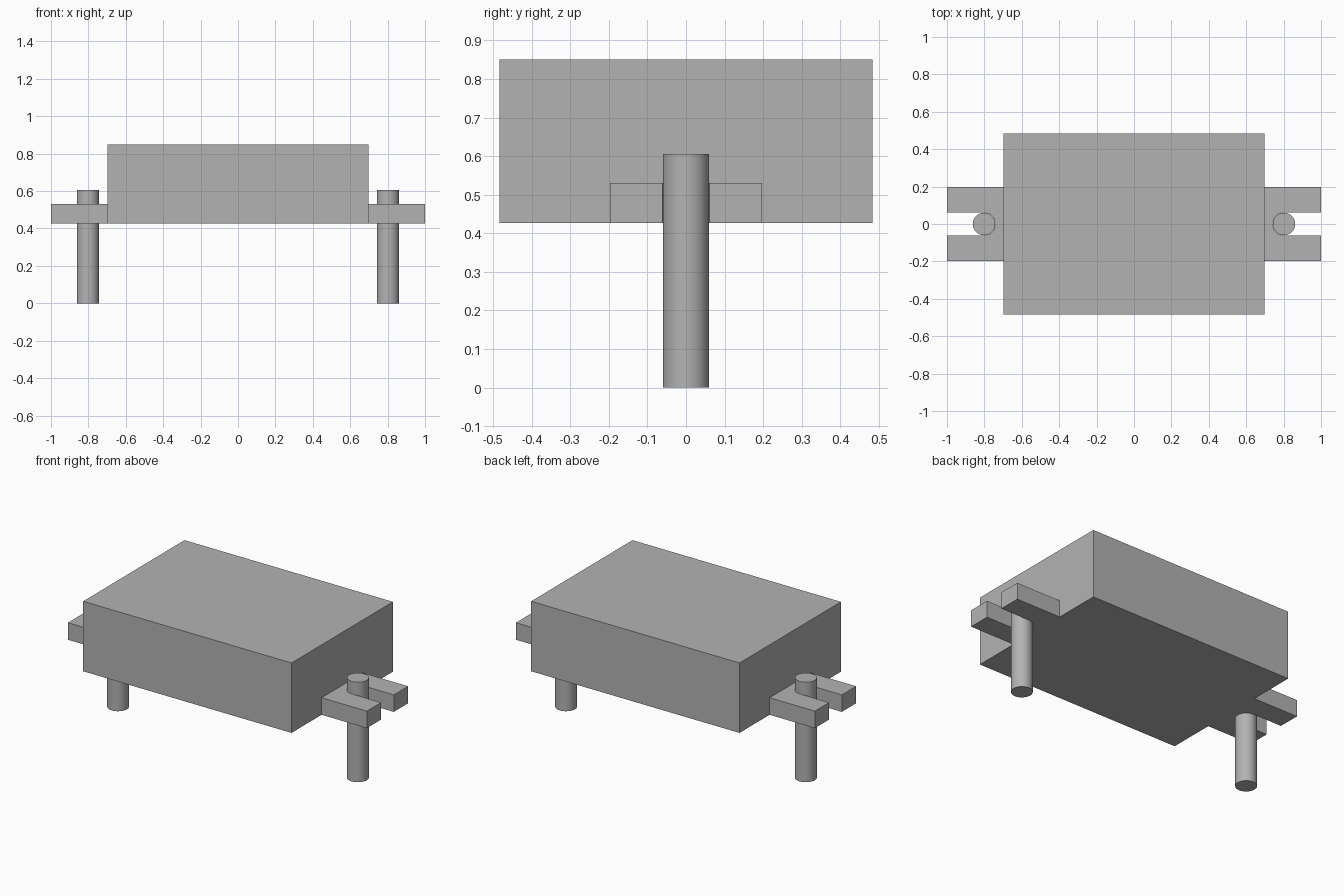
import bpy, bmesh, math

cube = bpy.data.objects.get("Cube")
if cube:
    bpy.data.objects.remove(cube, do_unlink=True)

grey = bpy.data.materials.new("plain_grey")
grey.use_nodes = True
colour = (0.45, 0.45, 0.45, 1)
grey.diffuse_color = colour
grey.node_tree.nodes["Principled BSDF"].inputs["Base Color"].default_value = colour

BASE, TOP = 0.427, 0.85
TAB_TOP, PIN_TOP = 0.53, 0.605
HALF_X, HALF_Y, TAB_Y = 0.697, 0.484, 0.197
PIN_X, PIN_R, SLOT_R = 0.802, 0.06, 0.061


def extrude_profile(name, points, z0, z1):
    """Closed outline in plan, raised from z0 to z1."""
    bm = bmesh.new()
    face = bm.faces.new([bm.verts.new((x, y, z0)) for x, y in points])
    top = bmesh.ops.extrude_face_region(bm, geom=[face])["geom"]
    verts = [v for v in top if isinstance(v, bmesh.types.BMVert)]
    bmesh.ops.translate(bm, verts=verts, vec=(0, 0, z1 - z0))
    bmesh.ops.recalc_face_normals(bm, faces=bm.faces)
    mesh = bpy.data.meshes.new(name)
    bm.to_mesh(mesh)
    bm.free()
    mesh.materials.append(grey)
    obj = bpy.data.objects.new(name, mesh)
    bpy.context.collection.objects.link(obj)
    return obj


# Main block
extrude_profile("housing", [(-HALF_X, -HALF_Y), (HALF_X, -HALF_Y),
                            (HALF_X, HALF_Y), (-HALF_X, HALF_Y)], BASE, TOP)

for side, s in (("left", 1), ("right", -1)):
    # Mounting tab with an open, round-ended slot
    arc = [(PIN_X + SLOT_R * math.cos(a), SLOT_R * math.sin(a))
           for a in (math.pi * (0.5 + i / 16) for i in range(17))]
    outline = ([(HALF_X, -TAB_Y), (HALF_X, TAB_Y), (1, TAB_Y), (1, SLOT_R)]
               + arc + [(1, -SLOT_R), (1, -TAB_Y)])
    extrude_profile(side + "_slotted_tab", [(s * x, y) for x, y in outline],
                    BASE, TAB_TOP)

    # Round pin through the slot
    bpy.ops.mesh.primitive_cylinder_add(vertices=48, radius=PIN_R, depth=PIN_TOP,
                                        location=(s * PIN_X, 0, PIN_TOP / 2))
    pin = bpy.context.object
    pin.name = side + "_pin"
    pin.data.materials.append(grey)
    bpy.ops.object.shade_smooth_by_angle()
